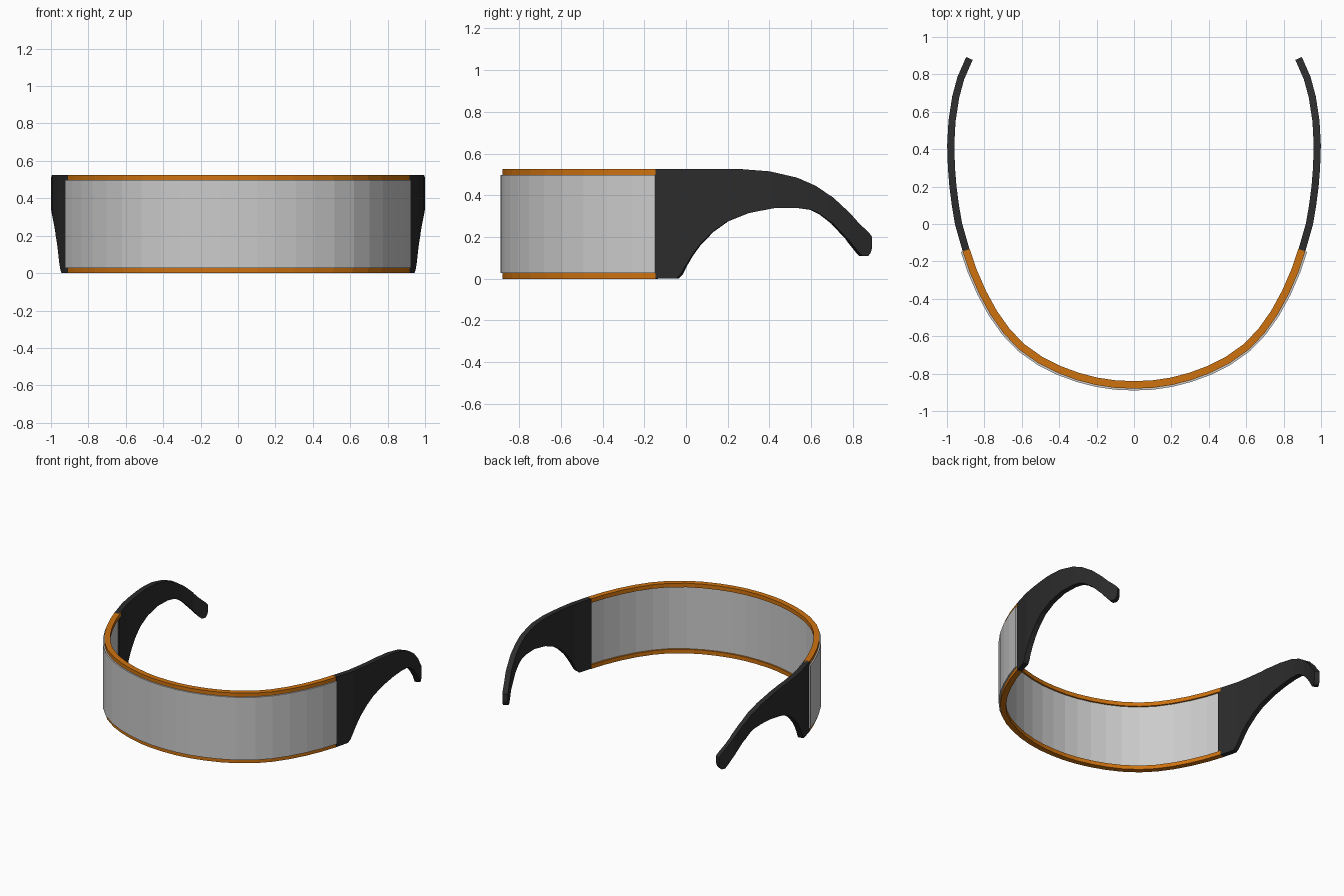
import bpy, bmesh, math
from mathutils import Vector

if "Cube" in bpy.data.objects:
    bpy.data.objects.remove(bpy.data.objects["Cube"])


def material(name, rgb):
    m = bpy.data.materials.new(name)
    m.diffuse_color = (*rgb, 1)
    m.use_nodes = True
    m.node_tree.nodes["Principled BSDF"].inputs["Base Color"].default_value = m.diffuse_color
    return m


ORANGE = material("orange", (0.62, 0.17, 0.005))
GREY = material("lens grey", (0.6, 0.6, 0.6))
BLACK = material("soft black", (0.025, 0.025, 0.025))


def interp(points, t):
    """Piecewise linear lookup in a list of (t, value) pairs."""
    for (a, va), (b, vb) in zip(points, points[1:]):
        if t <= b:
            return va + (vb - va) * (t - a) / (b - a)
    return points[-1][1]


def sweep(name, path, heights, inner, outer, mat):
    """Sweep an upright rectangle along a plan path, between two offsets."""
    bm = bmesh.new()
    rings = []
    for i, p in enumerate(path):
        d = Vector(path[min(i + 1, len(path) - 1)]) - Vector(path[max(i - 1, 0)])
        n = Vector((d.y, -d.x)).normalized()
        lo, hi = heights[i]
        rings.append([bm.verts.new((p[0] + n.x * o, p[1] + n.y * o, z))
                      for o, z in ((inner, lo), (outer, lo), (outer, hi), (inner, hi))])
    for a, b in zip(rings, rings[1:]):
        for k in range(4):
            j = (k + 1) % 4
            bm.faces.new((a[k], a[j], b[j], b[k]))
    bm.faces.new(rings[0])
    bm.faces.new(rings[-1][::-1])
    bmesh.ops.recalc_face_normals(bm, faces=bm.faces)
    me = bpy.data.meshes.new(name)
    bm.to_mesh(me)
    bm.free()
    me.materials.append(mat)
    ob = bpy.data.objects.new(name, me)
    bpy.context.collection.objects.link(ob)
    return ob


# Plan curve of the front band, left to right
half = [(0.1, -0.856), (0.2, -0.841), (0.3, -0.815), (0.4, -0.778), (0.5, -0.728),
        (0.6, -0.657), (0.68, -0.574), (0.75, -0.475), (0.81, -0.365),
        (0.86, -0.25), (0.897, -0.14)]
band = [(-x, y) for x, y in reversed(half)] + [(0, -0.86)] + half


def flat(lo, hi):
    return [(lo, hi)] * len(band)


# Rims above and below the lens
sweep("lower_rim", band, flat(0, 0.03), -0.02, 0.02, ORANGE)
sweep("upper_rim", band, flat(0.495, 0.525), -0.02, 0.02, ORANGE)

# Wraparound lens, standing slightly proud of the rims
sweep("lens", band, flat(0.028, 0.498), -0.008, 0.03, GREY)

# Temple arms: plan curve, top edge and bottom edge, all against y
plan = [(-0.16, 0.892), (-0.14, 0.898), (0, 0.938), (0.1, 0.955), (0.2, 0.968), (0.3, 0.976),
        (0.42, 0.98), (0.55, 0.973), (0.68, 0.953), (0.78, 0.926), (0.885, 0.88)]
top = [(-0.16, 0.525), (0.27, 0.525), (0.4, 0.515), (0.53, 0.485), (0.62, 0.445),
       (0.7, 0.39), (0.77, 0.325), (0.82, 0.268), (0.87, 0.22), (0.885, 0.2)]
bottom = [(-0.16, 0), (-0.04, 0.002), (-0.02, 0.022), (0, 0.06), (0.03, 0.11),
          (0.07, 0.165), (0.13, 0.225), (0.2, 0.275), (0.3, 0.315), (0.42, 0.338),
          (0.53, 0.34), (0.6, 0.33), (0.64, 0.31), (0.7, 0.265), (0.77, 0.19),
          (0.825, 0.122), (0.84, 0.108), (0.865, 0.108), (0.878, 0.125), (0.885, 0.15)]

for side, name, start in ((1, "right_temple", -0.14), (-1, "left_temple", -0.16)):
    ys = sorted({y for c in (plan, top, bottom) for y, _ in c if y > start} | {start})
    path = [(side * interp(plan, y), y) for y in ys]
    heights = [(interp(bottom, y), interp(top, y)) for y in ys]
    sweep(name, path, heights, -0.019, 0.019, BLACK)
